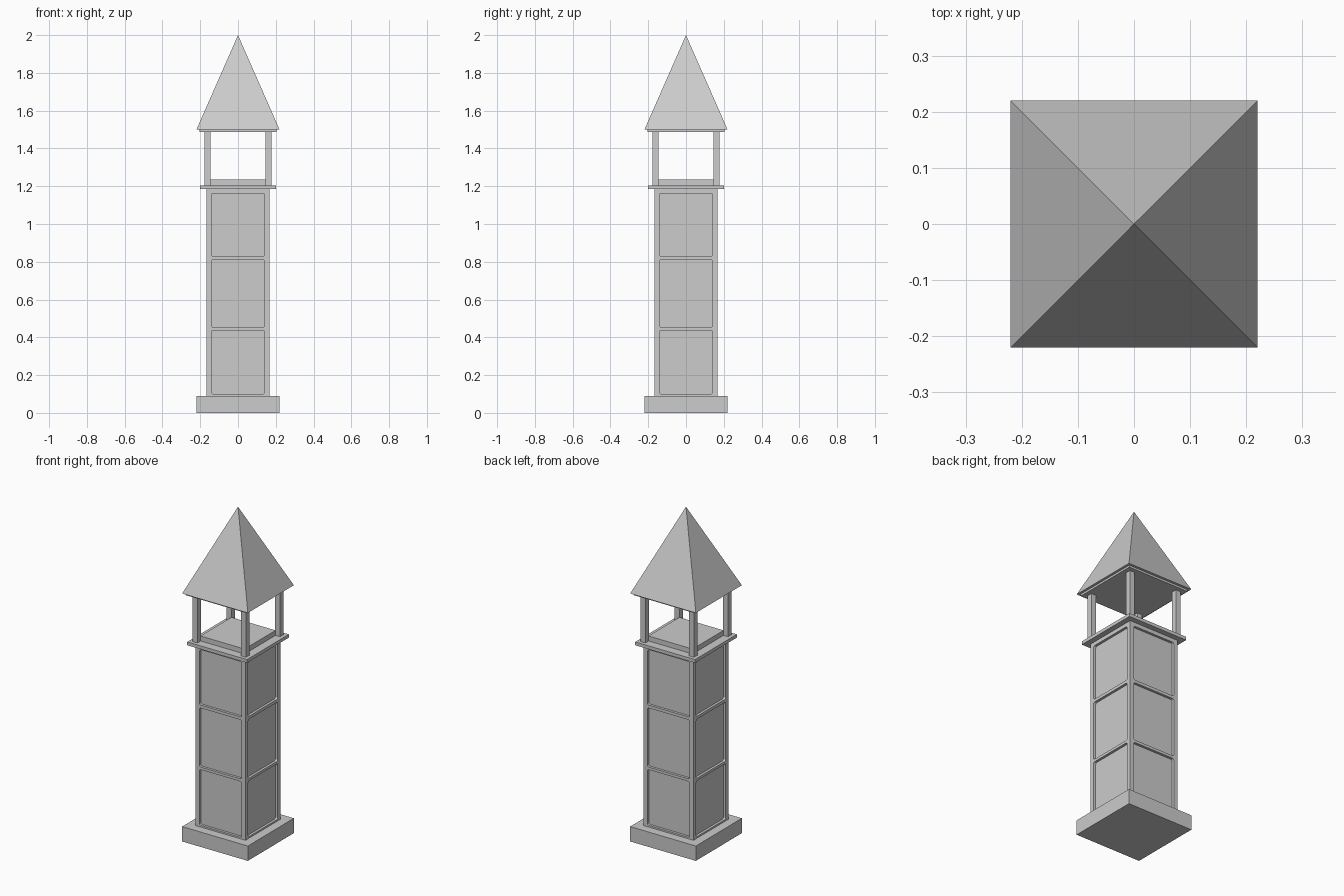
import bpy, bmesh
from mathutils import Matrix, Vector

if "Cube" in bpy.data.objects:
    bpy.data.objects.remove(bpy.data.objects["Cube"])

grey = bpy.data.materials.new("light_grey")
grey.diffuse_color = (0.604, 0.604, 0.604, 1)
grey.use_nodes = True
grey.node_tree.nodes["Principled BSDF"].inputs["Base Color"].default_value = grey.diffuse_color


def add_object(name, bm):
    bmesh.ops.recalc_face_normals(bm, faces=bm.faces)
    mesh = bpy.data.meshes.new(name)
    bm.to_mesh(mesh)
    bm.free()
    mesh.materials.append(grey)
    obj = bpy.data.objects.new(name, mesh)
    bpy.context.collection.objects.link(obj)
    return obj


def add_box(bm, x0, x1, y0, y1, z0, z1):
    centre = Vector((x0 + x1, y0 + y1, z0 + z1)) / 2
    size = (x1 - x0, y1 - y0, z1 - z0)
    matrix = Matrix.Translation(centre) @ Matrix.Diagonal((*size, 1))
    return bmesh.ops.create_cube(bm, size=1, matrix=matrix)["verts"]


def square_block(name, half, z0, z1):
    bm = bmesh.new()
    add_box(bm, -half, half, -half, half, z0, z1)
    return add_object(name, bm)


# Plinth, shaft, ledge, raised belfry floor and eaves
square_block("plinth", 0.22, 0.0, 0.09)
shaft = square_block("shaft", 0.167, 0.09, 1.185)
square_block("ledge", 0.20, 1.185, 1.205)
square_block("belfry_floor", 0.148, 1.205, 1.235)
square_block("eaves", 0.205, 1.488, 1.50)

# Three round-cornered panels recessed into every side of the shaft
bm = bmesh.new()
for z0, z1 in ((0.10, 0.437), (0.453, 0.81), (0.828, 1.162)):
    add_box(bm, -0.141, 0.141, -0.20, -0.152, z0, z1)
corners = [e for e in bm.edges
           if abs(e.verts[0].co.y - e.verts[1].co.y) > 0.01]
bmesh.ops.bevel(bm, geom=corners, offset=0.01, segments=3, profile=0.5,
                affect='EDGES')
side = bm.verts[:] + bm.edges[:] + bm.faces[:]
for turn in range(1, 4):
    copy = bmesh.ops.duplicate(bm, geom=side)["geom"]
    bmesh.ops.rotate(bm, verts=[v for v in copy if isinstance(v, bmesh.types.BMVert)],
                     cent=(0, 0, 0), matrix=Matrix.Rotation(turn * 1.5707963, 3, 'Z'))
cutter = add_object("panel_cutter", bm)
cutter.hide_render = True
cutter.hide_viewport = True
cut = shaft.modifiers.new("panels", 'BOOLEAN')
cut.operation = 'DIFFERENCE'
cut.solver = 'EXACT'
cut.object = cutter

# Four belfry posts
bm = bmesh.new()
for sx in (-1, 1):
    for sy in (-1, 1):
        x, y = sx * 0.1625, sy * 0.1625
        add_box(bm, x - 0.016, x + 0.016, y - 0.016, y + 0.016, 1.205, 1.488)
add_object("belfry_posts", bm)

# Pyramid roof
bm = bmesh.new()
base = [bm.verts.new((x, y, 1.50))
        for x, y in ((-0.22, -0.22), (0.22, -0.22), (0.22, 0.22), (-0.22, 0.22))]
apex = bm.verts.new((0, 0, 2.0))
bm.faces.new(base)
for i in range(4):
    bm.faces.new((base[i], base[(i + 1) % 4], apex))
add_object("roof", bm)
